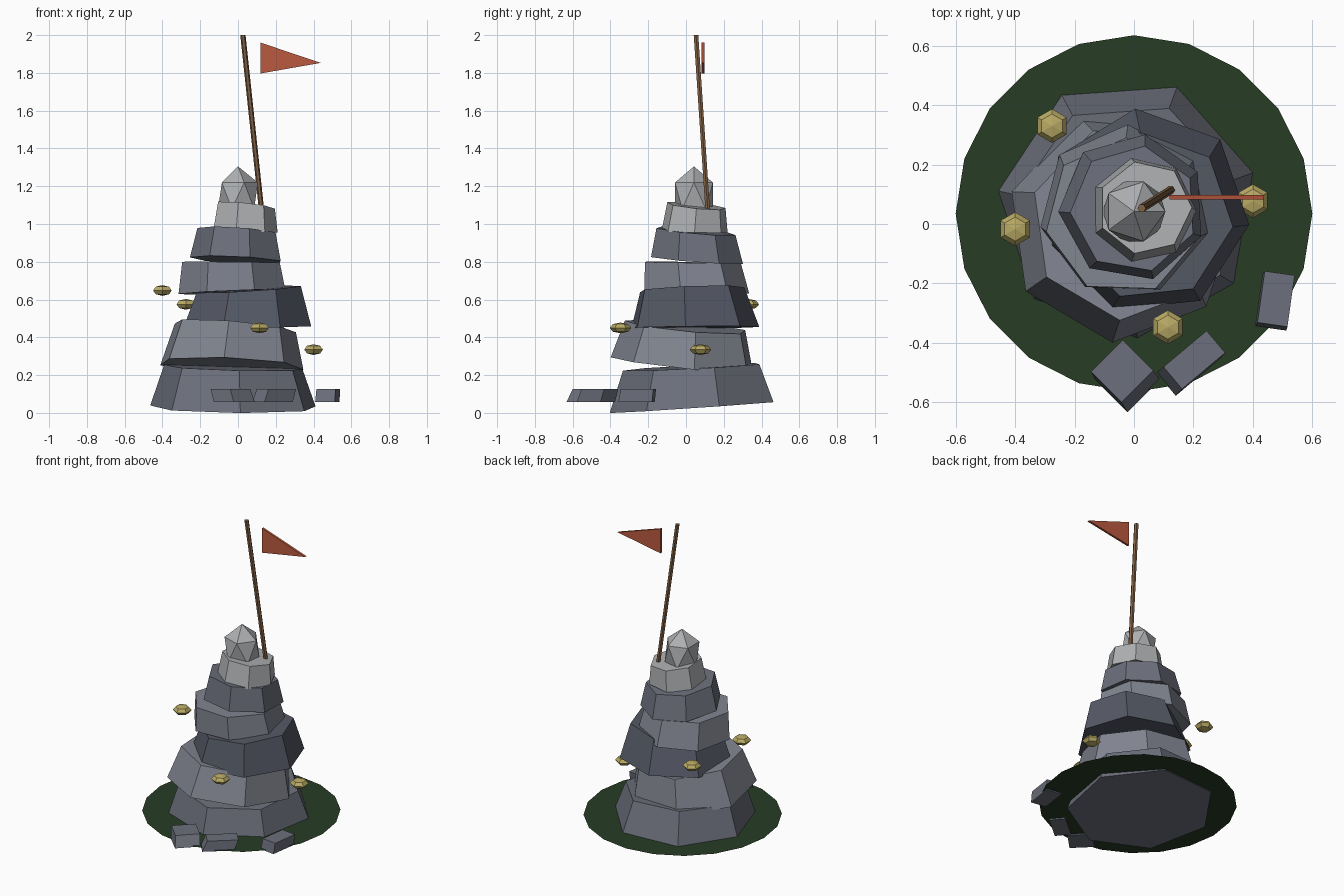
import bpy, bmesh
from math import cos, sin, radians, pi
from mathutils import Vector, Matrix

if "Cube" in bpy.data.objects:
    bpy.data.objects.remove(bpy.data.objects["Cube"])


def material(name, rgb):
    m = bpy.data.materials.new(name)
    m.diffuse_color = (*rgb, 1)
    m.use_nodes = True
    m.node_tree.nodes["Principled BSDF"].inputs["Base Color"].default_value = m.diffuse_color
    return m


slate = material("slate", (0.15, 0.16, 0.20))
mid = material("mid_rock", (0.22, 0.235, 0.28))
dark = material("dark_rock", (0.09, 0.10, 0.13))
pale = material("pale_rock", (0.42, 0.43, 0.44))
grass = material("grass", (0.02, 0.045, 0.018))
wood = material("wood", (0.22, 0.12, 0.06))
red = material("red_cloth", (0.50, 0.10, 0.05))
gold = material("gold", (0.48, 0.40, 0.13))


def finish(bm, name, mat):
    bmesh.ops.recalc_face_normals(bm, faces=bm.faces)
    me = bpy.data.meshes.new(name)
    bm.to_mesh(me)
    bm.free()
    me.materials.append(mat)
    ob = bpy.data.objects.new(name, me)
    bpy.context.collection.objects.link(ob)
    return ob


def ring(n, phase, r, c, slope=(0, 0)):
    """Regular ring of points around c, tilted by a slope in x and y."""
    pts = []
    for i in range(n):
        a = radians(phase) + 2 * pi * i / n
        x, y = r * cos(a), r * sin(a)
        pts.append((c[0] + x, c[1] + y, c[2] + slope[0] * x + slope[1] * y))
    return pts


def loft(name, rings, mat):
    bm = bmesh.new()
    rows = [[bm.verts.new(p) for p in r] for r in rings]
    n = len(rows[0])
    for a, b in zip(rows, rows[1:]):
        for i in range(n):
            j = (i + 1) % n
            bm.faces.new((a[i], a[j], b[j], b[i]))
    bm.faces.new(rows[0][::-1])
    bm.faces.new(rows[-1])
    return finish(bm, name, mat)


# Stacked seven-sided rock tiers: phase, then (radius, centre, slope) for bottom and top
tiers = [
    (17, (.45, (-.02, .045, .03), (-.01, .068)), (.375, (-.02, .04, .243), (-.025, .05)), slate),
    (8, (.39, (-.04, -.01, .25), (-.04, -.11)), (.33, (-.02, .005, .457), (-.08, -.09)), mid),
    (-7, (.35, (.04, .04, .452), (.02, .01)), (.285, (.05, .025, .655), (.06, .04)), dark),
    (191, (.29, (-.03, .045, .64), (.04, -.03)), (.265, (-.035, .025, .797), (-.01, -.01)), mid),
    (286, (.25, (-.005, .055, .81), (-.05, -.075)), (.215, (-.0, .05, .963), (-.07, -.09)), slate),
    (0, (.18, (.03, .045, .955), (0, -.02)), (.158, (.037, .055, 1.097), (-.1, -.1)), pale),
]
for i, (phase, bot, top, mat) in enumerate(tiers):
    loft(f"rock_tier_{i + 1}",
         [ring(7, phase, *bot), ring(7, phase, *top)], mat)

# Peak stone
bm = bmesh.new()
bmesh.ops.create_icosphere(bm, subdivisions=1, radius=1, matrix=(
    Matrix.Translation((0, .042, 1.15)) @ Matrix.Diagonal((.118, .118, .155, 1))))
finish(bm, "peak_stone", pale)

# Grass disc, a single sheet
bm = bmesh.new()
bm.faces.new([bm.verts.new(p) for p in ring(20, 0, .6, (0, .035, .065))])
finish(bm, "grass_disc", grass)

# Leaning flag pole
loft("flag_pole", [ring(6, 0, .014, (.125, .115, 1.07)),
                   ring(6, 0, .014, (.026, .053, 2.0))], wood)

# Triangular pennant
pennant = [(.12, 1.96), (.12, 1.797), (.438, 1.853)]
loft("pennant", [[(x, y, z) for x, z in pennant] for y in (.083, .097)], red)

# Floating gold gems: flattened six-sided spheres
for i, c in enumerate([(-.276, .33, .575), (-.40, -.017, .648),
                       (.40, .077, .335), (.114, -.347, .45)]):
    bm = bmesh.new()
    bmesh.ops.create_uvsphere(bm, u_segments=6, v_segments=4, radius=1)
    far = max(bm.verts, key=lambda v: v.co.xy.length)
    turn = Vector((0, 1)).angle_signed(far.co.xy)
    bm.transform(Matrix.Translation(c) @ Matrix.Diagonal((.057, .057, .0285, 1))
                 @ Matrix.Rotation(turn, 4, 'Z'))
    finish(bm, f"gold_gem_{i + 1}", gold)

# Fallen stones at the front: centre, size, turn, foot shift
for i, (c, s, turn, foot) in enumerate([
        ((-.04, -.495), (.155, .15), 45, (.02, -.03)),
        ((.203, -.457), (.195, .10), 40, (-.02, -.02)),
        ((.478, -.252), (.105, .18), -8, (-.005, -.01))]):
    rows = []
    for z, k, off in ((.058, 1.0, foot), (.126, .97, (0, 0))):
        rot = Matrix.Rotation(radians(turn), 3, 'Z')
        rows.append([rot @ Vector((u * s[0] * k / 2, v * s[1] * k / 2, 0))
                     + Vector((c[0] + off[0], c[1] + off[1], z))
                     for u, v in ((-1, -1), (1, -1), (1, 1), (-1, 1))])
    loft(f"fallen_stone_{i + 1}", rows, slate)
